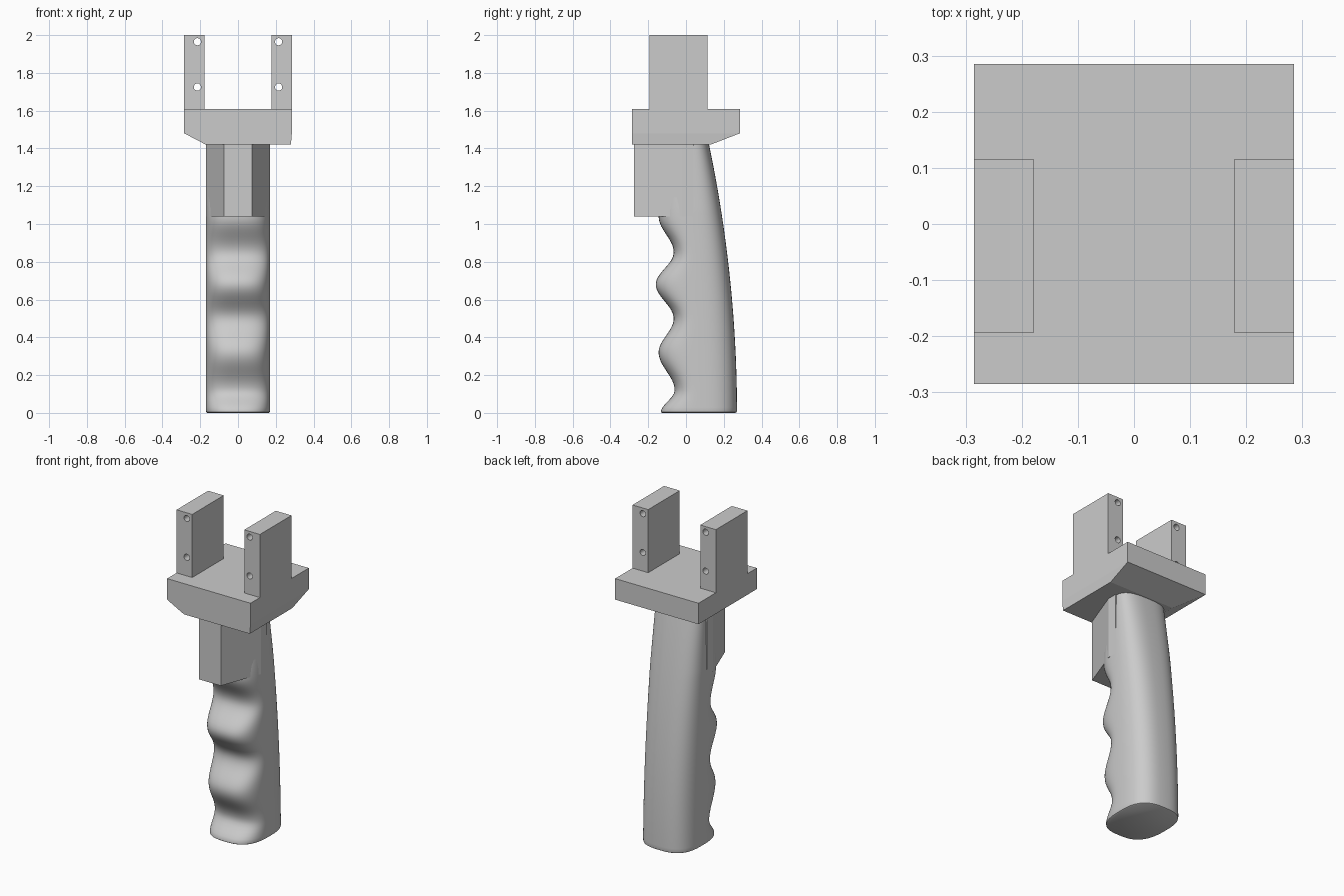
import bpy, bmesh, math
from mathutils import Matrix

cube = bpy.data.objects.get("Cube")
if cube:
    bpy.data.objects.remove(cube, do_unlink=True)

GRAY = (0.6, 0.6, 0.6, 1)
mat = bpy.data.materials.new("light gray")
mat.use_nodes = True
mat.diffuse_color = GRAY
mat.node_tree.nodes["Principled BSDF"].inputs["Base Color"].default_value = GRAY


def finish(name, bm):
    bmesh.ops.recalc_face_normals(bm, faces=bm.faces)
    mesh = bpy.data.meshes.new(name)
    bm.to_mesh(mesh)
    bm.free()
    mesh.materials.append(mat)
    obj = bpy.data.objects.new(name, mesh)
    bpy.context.collection.objects.link(obj)
    return obj


def loft(name, rings):
    """Skin a stack of equal-length rings and cap both ends."""
    bm = bmesh.new()
    rows = [[bm.verts.new(p) for p in ring] for ring in rings]
    for a, b in zip(rows, rows[1:]):
        for i in range(len(a)):
            j = (i + 1) % len(a)
            bm.faces.new((a[i], a[j], b[j], b[i]))
    bm.faces.new(rows[0][::-1])
    bm.faces.new(rows[-1])
    return finish(name, bm)


def rect(x0, x1, y0, y1, z):
    return [(x0, y0, z), (x1, y0, z), (x1, y1, z), (x0, y1, z)]


# Finger grip: waves in front, a long curve at the back
TOP = 1.43
WAVES = [(0, -.135), (.12, -.06), (.32, -.145), (.5, -.065),
         (.68, -.16), (.85, -.065), (1.04, -.145), (TOP, -.1)]


def front_y(z):
    for (z0, y0), (z1, y1) in zip(WAVES, WAVES[1:]):
        if z <= z1:
            t = (z - z0) / (z1 - z0)
            return y0 + (y1 - y0) * (1 - math.cos(math.pi * t)) / 2
    return WAVES[-1][1]


def grip_ring(z, inset=0, sides=64):
    h = z / TOP
    back, mid = .27 - .15 * h * h, .08 - .05 * h
    half = .17 - .008 * max(0, h - .75) * 4 - inset
    ring = []
    for i in range(sides):
        a = 2 * math.pi * i / sides
        c, s = math.cos(a), math.sin(a)
        depth = (back - mid if s > 0 else mid - front_y(z)) - inset
        ring.append((half * math.copysign(abs(c) ** .72, c),
                     mid + depth * math.copysign(abs(s) ** .72, s), z))
    return ring


levels = [.012 + (TOP - .012) * i / 80 for i in range(81)]
grip = loft("grip", [grip_ring(0, .008), grip_ring(.004, .002)]
            + [grip_ring(z) for z in levels])
bpy.context.view_layer.objects.active = grip
grip.select_set(True)
bpy.ops.object.shade_smooth_by_angle(angle=math.radians(40))
grip.select_set(False)

# Tapered block in front of the upper grip
outline = [(-.075, -.275), (.075, -.275), (.17, -.02),
           (.17, .04), (-.17, .04), (-.17, -.02)]
loft("front_block", [[(x, y, z) for x, y in outline] for z in (1.04, 1.43)])

# Platform, sloped underneath at the back and on one side
E = .285
loft("platform", [rect(-.17, .28, -E, .13, 1.42),
                  rect(-E, E, -E, E, 1.48),
                  rect(-E, E, -E, E, 1.61)])

# Bolt hole cutter
bm = bmesh.new()
for z in (1.725, 1.965):
    bmesh.ops.create_cone(
        bm, cap_ends=True, segments=32, radius1=.019, radius2=.019, depth=1,
        matrix=Matrix.Translation((.215, 0, z)) @ Matrix.Rotation(math.pi / 2, 4, "X"))
cutter = finish("bolt_hole_cutter", bm)
cutter.hide_render = True
cutter.hide_set(True)

# Pair of drilled uprights
uprights = loft("uprights", [rect(.178, E, -.193, .115, z) for z in (1.61, 2)])
holes = uprights.modifiers.new("holes", "BOOLEAN")
holes.operation = "DIFFERENCE"
holes.solver = "EXACT"
holes.object = cutter
uprights.modifiers.new("pair", "MIRROR")
